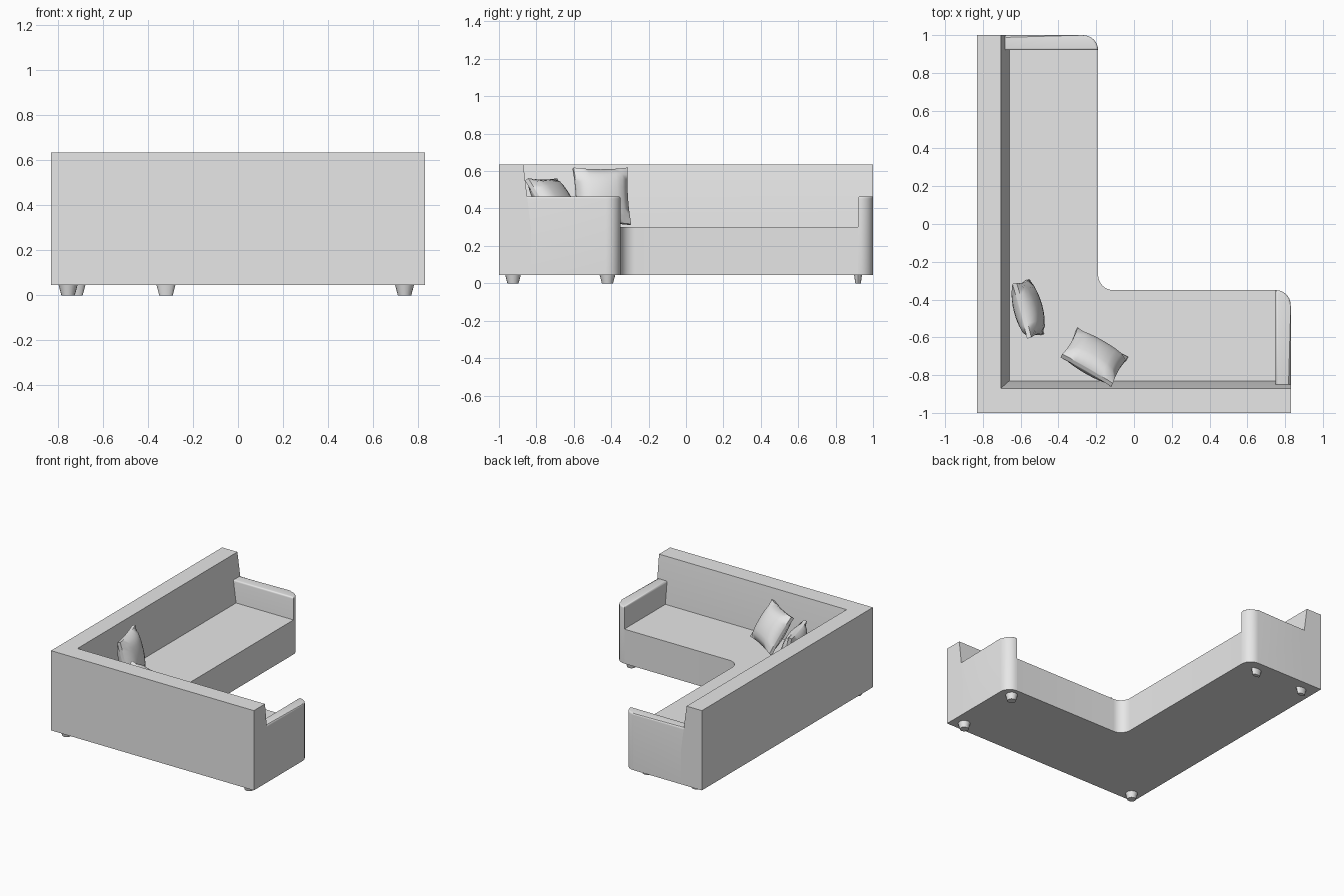
import bpy, bmesh, math
from mathutils import Matrix

cube = bpy.data.objects.get("Cube")
if cube:
    bpy.data.objects.remove(cube, do_unlink=True)

GREY = (0.8, 0.8, 0.8, 1)
fabric = bpy.data.materials.new("grey fabric")
fabric.use_nodes = True
fabric.diffuse_color = GREY
fabric.node_tree.nodes["Principled BSDF"].inputs["Base Color"].default_value = GREY

FLOOR, SEAT, ARM, TOP = 0.045, 0.30, 0.465, 0.635   # main heights
R = 0.08                                            # corner radius and arm width


def finish(bm, name, angle=35):
    bmesh.ops.recalc_face_normals(bm, faces=bm.faces[:])
    mesh = bpy.data.meshes.new(name)
    bm.to_mesh(mesh)
    bm.free()
    mesh.materials.append(fabric)
    obj = bpy.data.objects.new(name, mesh)
    bpy.context.collection.objects.link(obj)
    bpy.ops.object.select_all(action='DESELECT')
    obj.select_set(True)
    bpy.context.view_layer.objects.active = obj
    bpy.ops.object.shade_smooth_by_angle(angle=math.radians(angle))
    return obj


def arc(cx, cy, start, end, steps=8):
    angles = [math.radians(start + (end - start) * i / steps) for i in range(steps + 1)]
    return [(cx + R * math.cos(a), cy + R * math.sin(a)) for a in angles]


def loft(name, levels, top_bevel=0):
    """Closed solid through matching outlines, each given as (height, outline)."""
    bm = bmesh.new()
    rings = [[bm.verts.new((x, y, z)) for x, y in ring] for z, ring in levels]
    n = len(rings[0])
    bm.faces.new(rings[0][::-1])
    bm.faces.new(rings[-1])
    for low, high in zip(rings, rings[1:]):
        for i in range(n):
            j = (i + 1) % n
            bm.faces.new((low[i], low[j], high[j], high[i]))
    if top_bevel:
        z = levels[-1][0]
        edges = [e for e in bm.edges if all(v.co.z > z - 1e-4 for v in e.verts)]
        bmesh.ops.bevel(bm, geom=edges, offset=top_bevel, segments=3,
                        profile=0.5, affect='EDGES')
    return finish(bm, name)


def back_outline(x, y):
    return [(-0.83, -1), (0.83, -1), (0.83, y), (x, y), (x, 1), (-0.83, 1)]


# L-shaped backrest, leaning away from the seat
loft("backrest", [(FLOOR, back_outline(-0.66, -0.83)),
                  (SEAT, back_outline(-0.66, -0.83)),
                  (TOP, back_outline(-0.705, -0.87))])

# L-shaped seat with a rounded inner corner
seat = [(-0.66, -0.83), (0.75, -0.83), (0.75, -0.35)]
seat += arc(-0.11, -0.27, 270, 180) + [(-0.19, 0.92), (-0.66, 0.92)]
loft("seat", [(FLOOR, seat), (SEAT, seat)])

# Armrests, each with one rounded outer corner
left_arm = [(0.75, -0.86), (0.83, -0.86)] + arc(0.75, -0.43, 0, 90)
back_arm = arc(-0.27, 0.92, 0, 90) + [(-0.69, 1), (-0.69, 0.92)]
for name, ring in (("left_armrest", left_arm), ("back_armrest", back_arm)):
    loft(name, [(FLOOR, ring), (ARM, ring)], top_bevel=0.012)

# Tapered feet; the pair under the far arm is narrow
for i, (x, y, depth) in enumerate([(-0.755, -0.925, 1), (0.74, -0.925, 1), (0.74, -0.42, 1),
                                   (-0.32, 0.92, 0.5), (-0.72, 0.92, 0.5)]):
    bm = bmesh.new()
    bmesh.ops.create_cone(bm, cap_ends=True, segments=16, radius1=0.03,
                          radius2=0.043, depth=0.05)
    bmesh.ops.scale(bm, vec=(1, depth, 1), verts=bm.verts)
    bmesh.ops.translate(bm, vec=(x, y, 0.025), verts=bm.verts)
    finish(bm, f"foot_{i + 1}")


def cushion(name, location, yaw, lean, width, height, thick):
    """Pillow with a plump middle, thin rim and slightly pinched sides."""
    bm = bmesh.new()
    bmesh.ops.create_cube(bm, size=2)
    bmesh.ops.subdivide_edges(bm, edges=bm.edges[:], cuts=7, use_grid_fill=True)
    for v in bm.verts:
        u, d, w = v.co
        puff = math.sqrt(max(0, (1 - u * u) * (1 - w * w)))
        v.co = (u * width / 2 * (1 - 0.06 * (1 - w * w)),
                d * (0.012 + (thick / 2 - 0.012) * puff),
                w * height / 2 * (1 - 0.06 * (1 - u * u)))
    turn = Matrix.Rotation(math.radians(yaw), 4, 'Z') @ Matrix.Rotation(math.radians(lean), 4, 'X')
    bm.transform(Matrix.Translation(location) @ turn)
    finish(bm, name, 50)


# Loose cushions leaning on the two backrests
cushion("upright_cushion", (-0.56, -0.45, 0.465), -75, 13, 0.30, 0.31, 0.14)
cushion("leaning_cushion", (-0.21, -0.705, 0.435), -30, 34, 0.31, 0.29, 0.14)
